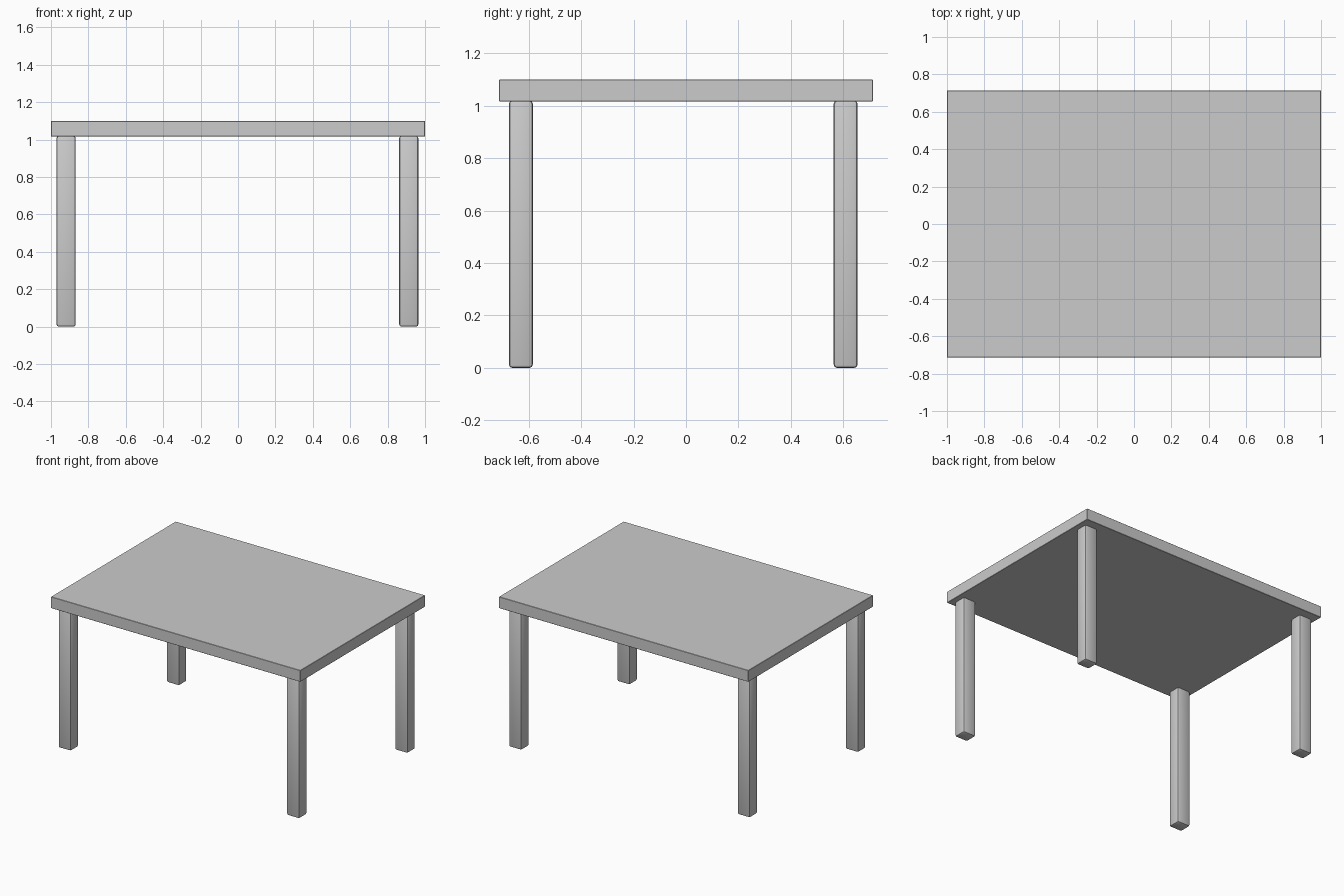
import bpy

if "Cube" in bpy.data.objects:
    bpy.data.objects.remove(bpy.data.objects["Cube"])


def box(name, lo, hi, bevel, segments):
    """Axis-aligned box between two corners with rounded edges."""
    bpy.ops.mesh.primitive_cube_add(size=1, location=[(a + b) / 2 for a, b in zip(lo, hi)])
    ob = bpy.context.object
    ob.name = name
    ob.scale = [b - a for a, b in zip(lo, hi)]
    bpy.ops.object.transform_apply(location=False, rotation=False, scale=True)
    mod = ob.modifiers.new("Rounded edges", "BEVEL")
    mod.width = bevel
    mod.segments = segments
    bpy.ops.object.modifier_apply(modifier=mod.name)
    bpy.ops.object.shade_smooth_by_angle()
    return ob


# Table top: thin slab with crisp edges
box("table_top", (-1, -0.714, 1.017), (1, 0.714, 1.10), 0.002, 1)

# Legs: rounded square posts, set in slightly from the slab edges
LEG_X = {"left": (-0.97, -0.868), "right": (0.862, 0.964)}
LEG_Y = {"front": (-0.676, -0.585), "back": (0.564, 0.655)}
for side, (x0, x1) in LEG_X.items():
    for end, (y0, y1) in LEG_Y.items():
        box(f"{end}_{side}_leg", (x0, y0, 0), (x1, y1, 1.02), 0.012, 2)
